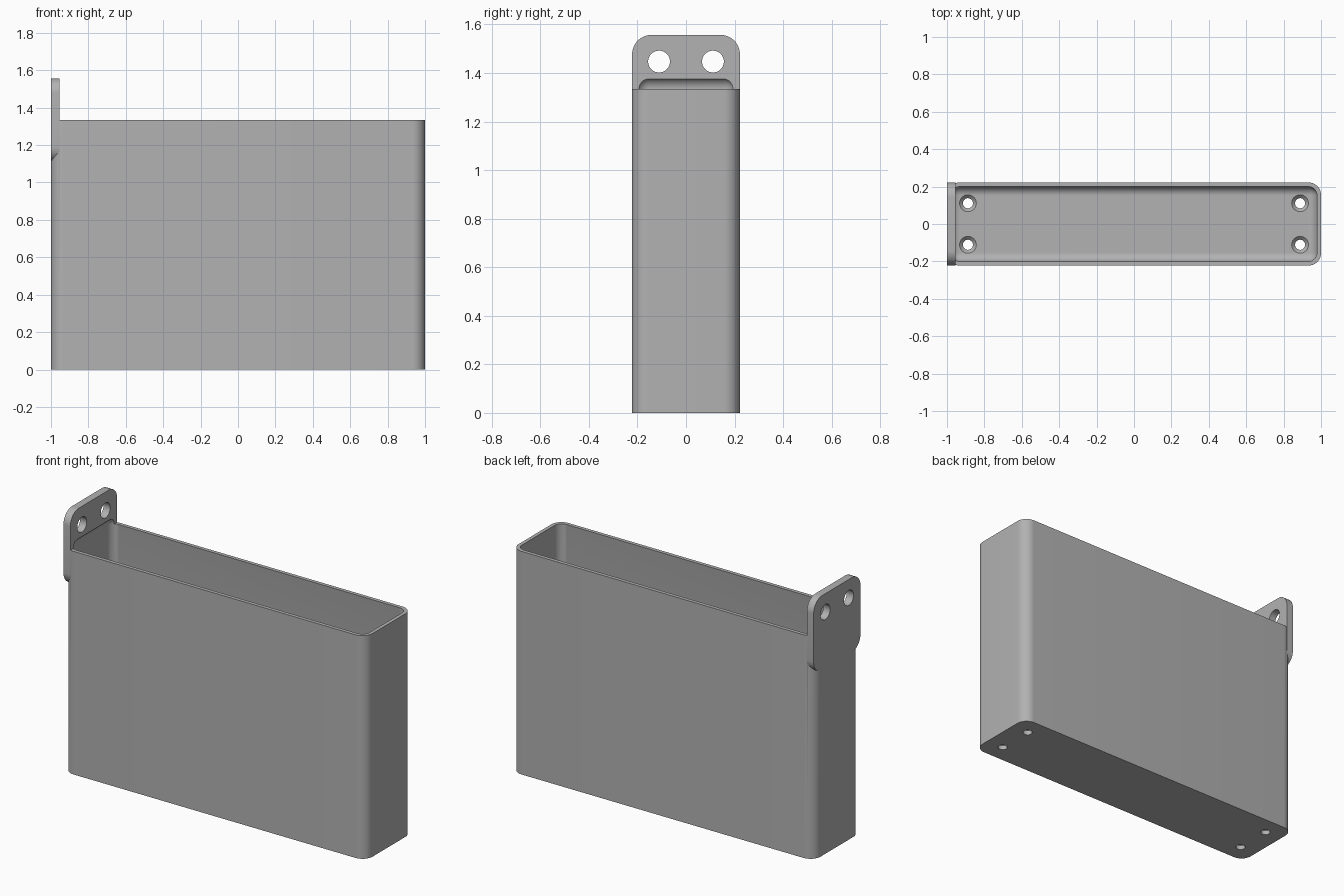
import bpy, bmesh, math
from mathutils import Matrix, Vector

old = bpy.data.objects.get("Cube")
if old:
    bpy.data.objects.remove(old, do_unlink=True)

grey = bpy.data.materials.new("grey_plastic")
grey.use_nodes = True
COLOUR = (0.445, 0.445, 0.445, 1)
grey.diffuse_color = COLOUR
grey.node_tree.nodes["Principled BSDF"].inputs["Base Color"].default_value = COLOUR


def finish(bm, name):
    bmesh.ops.recalc_face_normals(bm, faces=bm.faces[:])
    me = bpy.data.meshes.new(name)
    bm.to_mesh(me)
    bm.free()
    me.materials.append(grey)
    ob = bpy.data.objects.new(name, me)
    bpy.context.collection.objects.link(ob)
    return ob


def block(name, lo, hi, bevels):
    """Box from lo to hi; bevels = [(radius, edge test)], applied together per radius."""
    lo, hi = Vector(lo), Vector(hi)
    bm = bmesh.new()
    bmesh.ops.create_cube(bm, size=1)
    size = hi - lo
    bmesh.ops.scale(bm, vec=size, verts=bm.verts)
    bmesh.ops.translate(bm, vec=(lo + hi) / 2, verts=bm.verts)
    for radius, test in bevels:
        edges = [e for e in bm.edges
                 if test(e.verts[1].co - e.verts[0].co, (e.verts[0].co + e.verts[1].co) / 2)]
        bmesh.ops.bevel(bm, geom=edges, offset=radius, segments=12, profile=0.5,
                        affect='EDGES', clamp_overlap=True)
    return finish(bm, name)


def cone(name, centre, r1, r2, depth, axis='Z'):
    bm = bmesh.new()
    rot = Matrix.Rotation(math.pi / 2, 4, 'Y') if axis == 'X' else Matrix()
    bmesh.ops.create_cone(bm, cap_ends=True, segments=40, radius1=r1, radius2=r2,
                          depth=depth, matrix=Matrix.Translation(centre) @ rot)
    return finish(bm, name)


W, D, H = 1.0, 0.222, 1.335        # half length, half depth, rim height
WALL, FLOOR = 0.022, 0.045

# Outer shell with rounded upright corners
holder = block("wall_holder", (-W, -D, 0), (W, D, H),
               [(0.067, lambda d, m: abs(d.z) > 0.5)])

# Mounting tab with rounded corners
tab_top, tab_low = 1.557, 1.11
along_x = lambda d: abs(d.x) > 0.01 and abs(d.y) + abs(d.z) < 1e-4
tab = block("mounting_tab", (-W, -D, tab_low), (-W + 0.045, D, tab_top),
            [(0.08, lambda d, m: along_x(d))])

# Cavity rounded on every edge; its upper end also scoops into the tab
cavity = block("cavity_cutter", (-W + WALL, -D + WALL, FLOOR), (W - WALL, D - WALL, 1.382),
               [(0.047, lambda d, m: True)])

# Tab holes and countersunk floor holes
cutters = [cavity]
for sy in (-1, 1):
    cutters.append(cone("tab_hole_cutter", (-W + 0.02, sy * 0.111, 1.447), 0.045, 0.045, 0.2, 'X'))
    for sx in (-1, 1):
        x, y = sx * 0.888, sy * 0.111
        cutters.append(cone("floor_hole_cutter", (x, y, 0.02), 0.027, 0.027, 0.12))
        cutters.append(cone("countersink_cutter", (x, y, FLOOR - 0.008), 0.027, 0.047, 0.02))

# Join the tab, then cut everything away
for other, op in [(tab, 'UNION')] + [(c, 'DIFFERENCE') for c in cutters]:
    mod = holder.modifiers.new(other.name, 'BOOLEAN')
    mod.operation, mod.solver, mod.object = op, 'EXACT', other
bpy.context.view_layer.update()
result = bpy.data.meshes.new_from_object(
    holder.evaluated_get(bpy.context.evaluated_depsgraph_get()))
holder.modifiers.clear()
holder.data = result
for ob in [tab] + cutters:
    bpy.data.objects.remove(ob, do_unlink=True)

# Keep one material slot
result.materials.clear()
result.materials.append(grey)
for p in result.polygons:
    p.material_index = 0

# Smooth the rounded areas
bpy.ops.object.select_all(action='DESELECT')
holder.select_set(True)
bpy.context.view_layer.objects.active = holder
bpy.ops.object.shade_smooth_by_angle(angle=math.radians(30))
